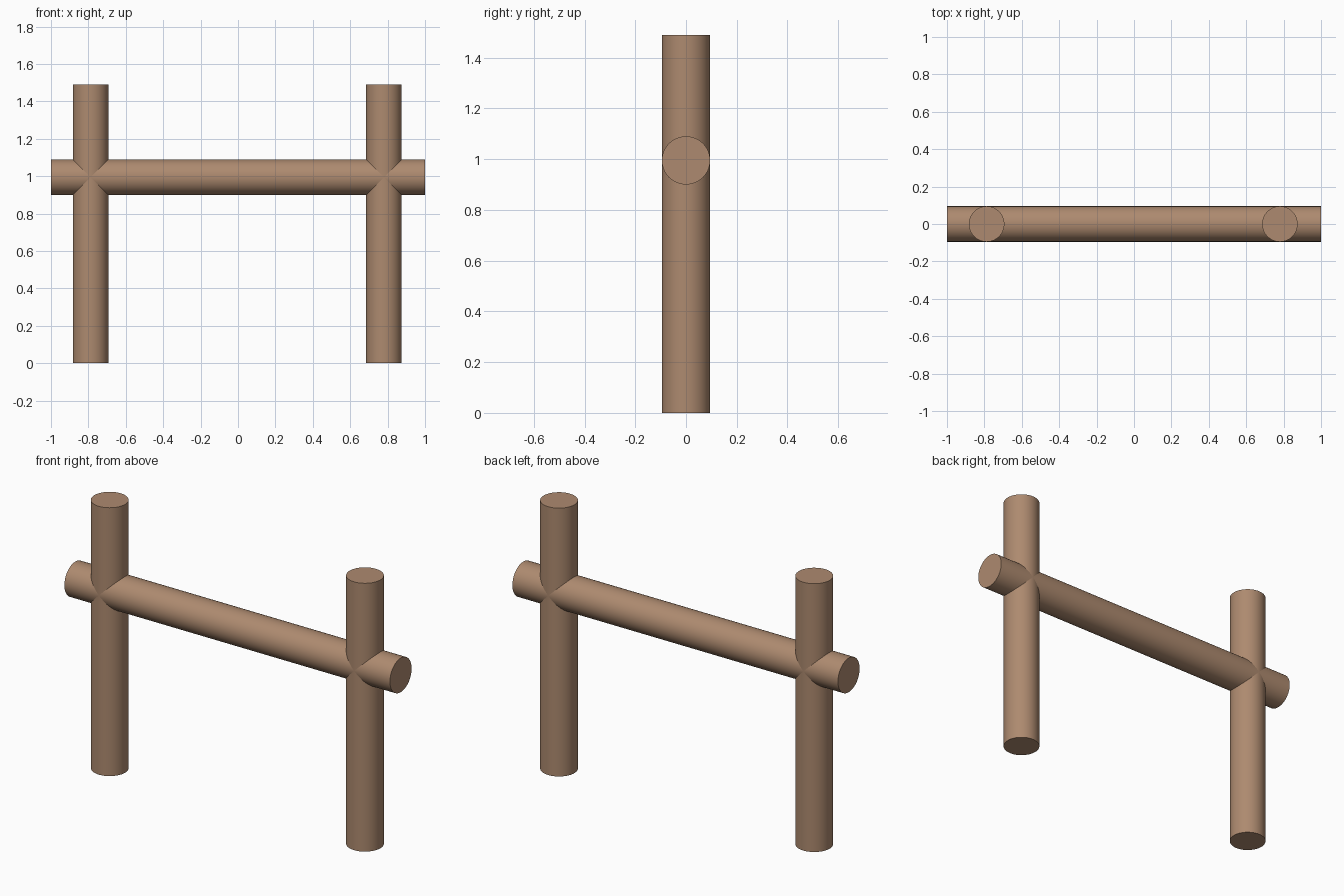
import bpy
import math

if "Cube" in bpy.data.objects:
    bpy.data.objects.remove(bpy.data.objects["Cube"])

RADIUS = 0.095

wood = bpy.data.materials.new("brown wood")
wood.diffuse_color = (0.42, 0.255, 0.16, 1.0)
wood.use_nodes = True
wood.node_tree.nodes["Principled BSDF"].inputs["Base Color"].default_value = wood.diffuse_color


def log(name, length, location, rotation=(0, 0, 0)):
    """A smooth round log with sharp, flat ends."""
    bpy.ops.mesh.primitive_cylinder_add(
        vertices=64, radius=RADIUS, depth=length,
        location=location, rotation=rotation)
    obj = bpy.context.object
    obj.name = name
    obj.data.name = name
    obj.data.materials.append(wood)
    bpy.ops.object.shade_smooth_by_angle(angle=math.radians(30))
    return obj


# Two upright posts
for name, x in (("left_post", -0.788), ("right_post", 0.78)):
    log(name, 1.49, (x, 0, 0.745))

# Horizontal rail passing through both posts
log("cross_rail", 2.0, (0, 0, 0.995), (0, math.pi / 2, 0))
